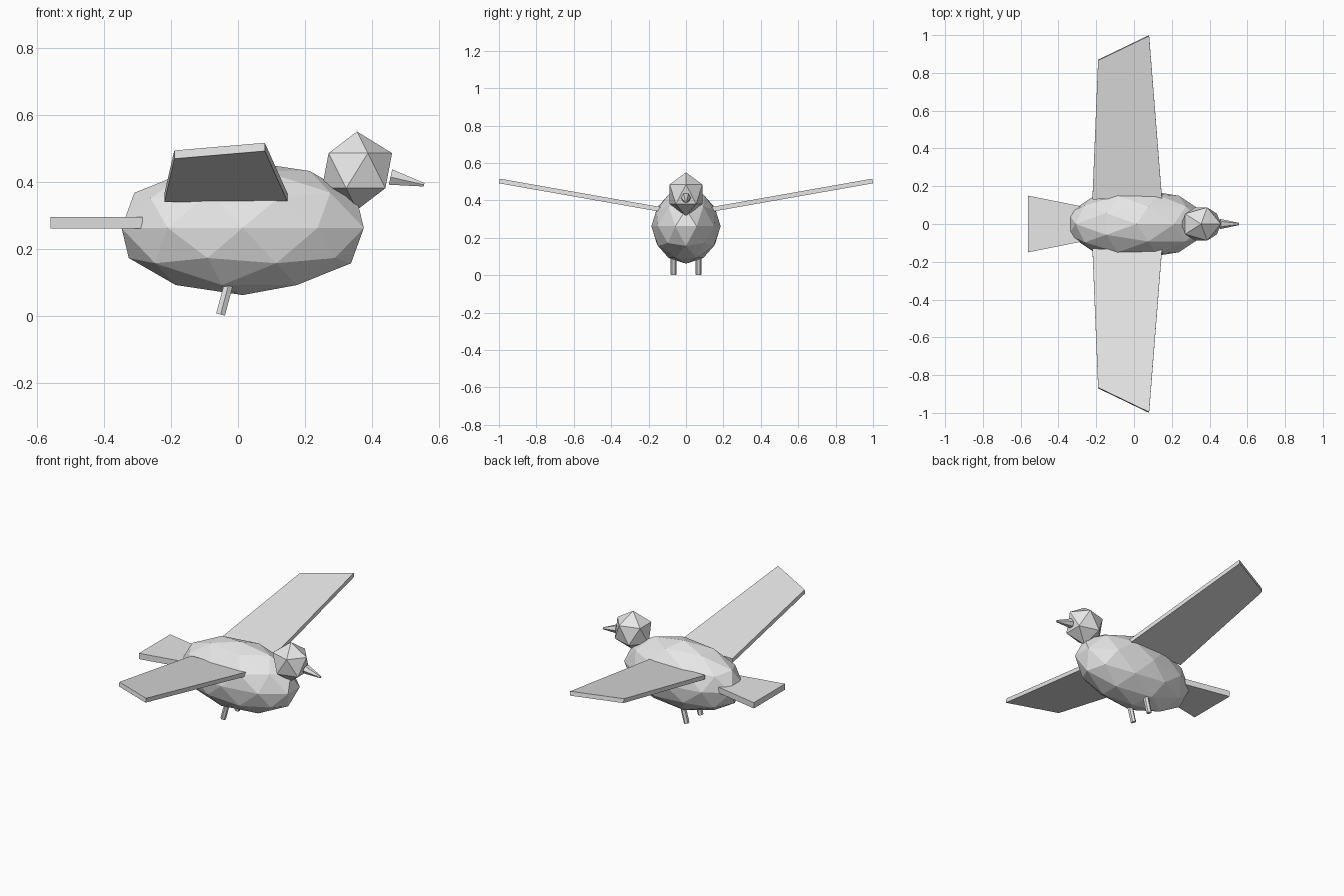
import bpy, bmesh
from math import radians, tan
from mathutils import Vector, Matrix

cube = bpy.data.objects.get("Cube")
if cube:
    bpy.data.objects.remove(cube, do_unlink=True)

grey = bpy.data.materials.new("light_grey")
grey.use_nodes = True
grey.diffuse_color = (0.8, 0.8, 0.8, 1)
grey.node_tree.nodes["Principled BSDF"].inputs["Base Color"].default_value = (0.8, 0.8, 0.8, 1)


def finish(name, bm):
    """Turn a bmesh into a flat-shaded grey object."""
    bmesh.ops.recalc_face_normals(bm, faces=bm.faces)
    mesh = bpy.data.meshes.new(name)
    bm.to_mesh(mesh)
    bm.free()
    mesh.materials.append(grey)
    bpy.context.collection.objects.link(bpy.data.objects.new(name, mesh))


def faceted_ball(name, detail, centre, radii):
    bm = bmesh.new()
    bmesh.ops.create_icosphere(bm, subdivisions=detail, radius=1)
    bm.transform(Matrix.Translation(centre) @ Matrix.Diagonal((*radii, 1)))
    finish(name, bm)


def rod(name, start, end, r1, r2):
    """Six-sided tapered rod between two points."""
    start, end = Vector(start), Vector(end)
    axis = end - start
    tilt = Vector((0, 0, 1)).rotation_difference(axis).to_matrix().to_4x4()
    bm = bmesh.new()
    bmesh.ops.create_cone(bm, cap_ends=True, segments=6, radius1=r1,
                          radius2=r2, depth=axis.length)
    bm.transform(Matrix.Translation((start + end) / 2) @ tilt)
    finish(name, bm)


def plate(name, outline, thickness):
    """Slab extruded from an outline along a thickness vector."""
    bm = bmesh.new()
    face = bm.faces.new([bm.verts.new(p) for p in outline])
    grown = bmesh.ops.extrude_face_region(bm, geom=[face], use_keep_orig=True)
    moved = [v for v in grown["geom"] if isinstance(v, bmesh.types.BMVert)]
    bmesh.ops.translate(bm, verts=moved, vec=thickness)
    finish(name, bm)


# Body, head and beak
faceted_ball("body", 2, (0.014, 0, 0.262), (0.38, 0.185, 0.2))
faceted_ball("head", 1, (0.355, 0, 0.433), (0.117, 0.103, 0.117))
rod("beak", (0.455, 0, 0.414), (0.555, 0, 0.391), 0.027, 0.006)

# Tail fan
plate("tail", [(-0.56, -0.15, 0.26), (-0.285, -0.095, 0.26),
               (-0.285, 0.095, 0.26), (-0.56, 0.15, 0.26)], (0, 0, 0.035))

# Raised wings and legs, one on each side
dihedral = radians(10)
wing = [(-0.22, 0.135), (0.148, 0.14), (0.08, 1.0), (-0.19, 0.87)]
lift = Matrix.Rotation(dihedral, 3, "X") @ Vector((0, 0, 0.025))
for side, s in (("left", 1), ("right", -1)):
    outline = [(x, s * y, 0.34 + (y - 0.14) * tan(dihedral)) for x, y in wing]
    plate(side + "_wing", outline, (0, s * lift.y, lift.z))
    rod(side + "_leg", (-0.052, s * 0.067, 0.004), (-0.025, s * 0.067, 0.105), 0.0155, 0.0155)
